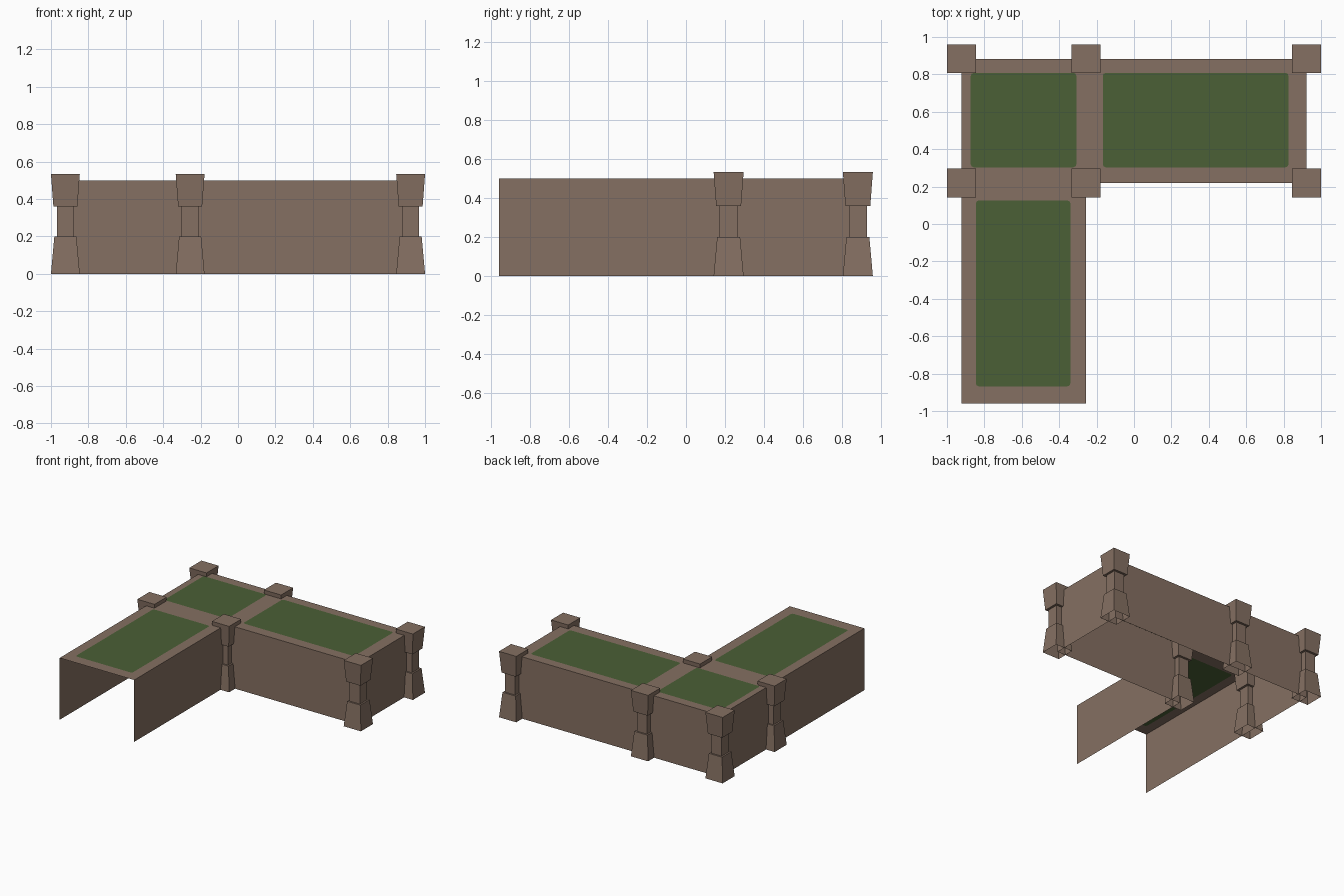
import bpy, bmesh

if "Cube" in bpy.data.objects:
    bpy.data.objects.remove(bpy.data.objects["Cube"])

def material(name, rgb):
    m = bpy.data.materials.new(name)
    m.diffuse_color = (*rgb, 1)
    m.use_nodes = True
    m.node_tree.nodes["Principled BSDF"].inputs["Base Color"].default_value = m.diffuse_color
    return m

STONE = material("brown stone", (0.235, 0.162, 0.122))
GRASS = material("grass green", (0.069, 0.115, 0.037))

def finish(name, bm, *mats):
    me = bpy.data.meshes.new(name)
    bm.to_mesh(me)
    bm.free()
    ob = bpy.data.objects.new(name, me)
    for m in mats:
        me.materials.append(m)
    bpy.context.collection.objects.link(ob)

# Plan lines of the L-shaped wall
X0, X1, X2 = -0.923, -0.256, 0.921
Y0, Y1, Y2 = -0.96, 0.219, 0.883
H = 0.5

# Outer walls: one thin skin, open at the front end and underneath
bm = bmesh.new()
path = [(X0, Y0), (X0, Y2), (X2, Y2), (X2, Y1), (X1, Y1), (X1, Y0)]
low = [bm.verts.new((x, y, 0)) for x, y in path]
high = [bm.verts.new((x, y, H)) for x, y in path]
for i in range(len(path) - 1):
    bm.faces.new((low[i + 1], low[i], high[i], high[i + 1]))
finish("outer_walls", bm, STONE)

# Top sections: stone border with an inset grass panel with clipped corners
def top_section(name, cell, panel, c=0.016):
    bm = bmesh.new()
    x0, y0, x1, y1 = cell
    outer = [(x0, y0), (x1, y0), (x1, y1), (x0, y1)]
    x0, y0, x1, y1 = panel
    d = c * 0.3
    inner = []
    for x, y, sx, sy in ((x0, y0, 1, 1), (x1, y0, -1, 1),
                         (x1, y1, -1, -1), (x0, y1, 1, -1)):
        corner = [(x, y + sy * c), (x + sx * d, y + sy * d), (x + sx * c, y)]
        inner += corner if sx == sy else corner[::-1]
    loops = [[bm.verts.new((x, y, H)) for x, y in pts] for pts in (outer, inner)]
    edges = [bm.edges.new((l[i - 1], l[i])) for l in loops for i in range(len(l))]
    bmesh.ops.triangle_fill(bm, edges=edges, use_beauty=True, normal=(0, 0, 1))
    # drop any fill inside the panel, then add the grass face
    inside = set(loops[1])
    bmesh.ops.delete(bm, geom=[f for f in bm.faces if set(f.verts) <= inside],
                     context='FACES_ONLY')
    bm.faces.new(loops[1]).material_index = 1
    for f in bm.faces:
        f.normal_update()
        if f.normal.z < 0:
            f.normal_flip()
    finish(name, bm, STONE, GRASS)

top_section("corner_top", (X0, Y1, X1, Y2), (-0.873, 0.303, -0.308, 0.808))
top_section("long_top", (X1, Y1, X2, Y2), (-0.167, 0.303, 0.826, 0.808))
top_section("leg_top", (X0, Y0, X1, Y1), (-0.846, -0.868, -0.34, 0.126))

# Pillars: square sections (half width, height), open underneath
PROFILE = [(0.077, 0), (0.059, 0.2), (0.046, 0.2),
           (0.046, 0.36), (0.064, 0.36), (0.077, 0.533)]

def pillar(name, cx, cy):
    bm = bmesh.new()
    rings = [[bm.verts.new((cx + sx * r, cy + sy * r, z))
              for sx, sy in ((-1, -1), (1, -1), (1, 1), (-1, 1))] for r, z in PROFILE]
    for a, b in zip(rings, rings[1:]):
        for i in range(4):
            j = (i + 1) % 4
            bm.faces.new((a[i], a[j], b[j], b[i]))
    bm.faces.new(rings[-1])
    finish(name, bm, STONE)

for row, y in (("front", Y1), ("back", Y2)):
    for col, x in (("left", X0), ("middle", X1), ("right", X2 + 0.002)):
        pillar(f"{row}_{col}_pillar", x, y)
